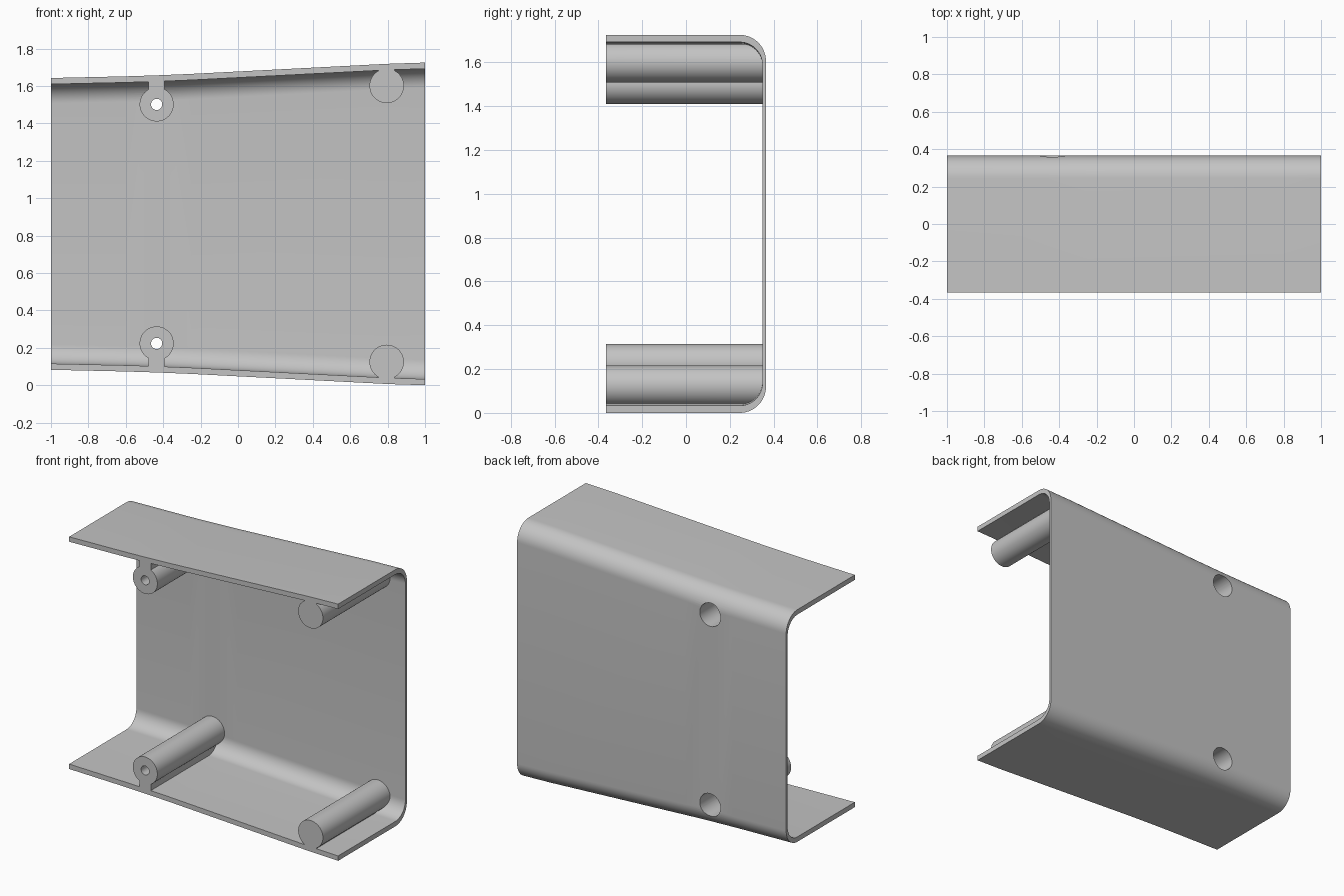
import bpy, bmesh, math
from mathutils import Matrix

cube = bpy.data.objects.get("Cube")
if cube:
    bpy.data.objects.remove(cube)

FRONT, BACK, MID = -0.365, 0.365, 0.8625
FLANGE, WALL, RADIUS = 0.033, 0.016, 0.12
# half height of the flared housing along its length
STATIONS = [(-1, 0.78), (-0.6, 0.789), (-0.43, 0.7945), (-0.25, 0.802), (0.8, 0.856), (1, 0.8625)]

grey = bpy.data.materials.new("light grey")
grey.use_nodes = True
grey.diffuse_color = (0.55, 0.55, 0.55, 1)
grey.node_tree.nodes["Principled BSDF"].inputs["Base Color"].default_value = grey.diffuse_color


def finish(bm, name, helper=False):
    bmesh.ops.recalc_face_normals(bm, faces=bm.faces)
    mesh = bpy.data.meshes.new(name)
    bm.to_mesh(mesh)
    bm.free()
    mesh.materials.append(grey)
    obj = bpy.data.objects.new(name, mesh)
    bpy.context.collection.objects.link(obj)
    obj.hide_render = helper
    return obj


def half_height(x):
    for (a, ha), (b, hb) in zip(STATIONS, STATIONS[1:]):
        if x <= b:
            return ha + (hb - ha) * (x - a) / (b - a)
    return STATIONS[-1][1]


def c_path(h, front, back, r, steps=14):
    """Open C-shaped path in y and z with two rounded back corners."""
    upper = [(front, h)]
    for i in range(steps + 1):
        a = math.pi / 2 * (1 - i / steps)
        upper.append((back - r + r * math.cos(a), h - r + r * math.sin(a)))
    return upper + [(y, -z) for y, z in reversed(upper)]


def loft(name, profile, helper=False):
    bm = bmesh.new()
    rings = [[bm.verts.new((x, y, MID + z)) for y, z in profile(h)] for x, h in STATIONS]
    for a, b in zip(rings, rings[1:]):
        for i in range(len(a)):
            j = (i + 1) % len(a)
            bm.faces.new((a[i], a[j], b[j], b[i]))
    bm.faces.new(rings[0])
    bm.faces.new(rings[-1])
    return finish(bm, name, helper)


def cylinder(name, x, z, r, y0, y1, helper=False):
    bm = bmesh.new()
    place = Matrix.Translation((x, (y0 + y1) / 2, z)) @ Matrix.Rotation(math.pi / 2, 4, 'X')
    bmesh.ops.create_cone(bm, cap_ends=True, segments=48, radius1=r, radius2=r,
                          depth=y1 - y0, matrix=place)
    return finish(bm, name, helper)


def box(name, x, w, z0, z1):
    bm = bmesh.new()
    size = Matrix.Diagonal((w, BACK - FRONT, abs(z1 - z0), 1))
    bmesh.ops.create_cube(bm, size=1, matrix=Matrix.Translation((x, 0, (z0 + z1) / 2)) @ size)
    return finish(bm, name)


def boolean(obj, other, operation):
    mod = obj.modifiers.new(operation.lower(), 'BOOLEAN')
    mod.operation, mod.object, mod.solver = operation, other, 'EXACT'


# Thin C-shaped shell, and a solid envelope that trims the posts to its corners
shell = loft("shell", lambda h: c_path(h, FRONT, BACK, RADIUS)
             + c_path(h - FLANGE, FRONT, BACK - WALL, RADIUS - WALL)[::-1])
envelope = loft("trim_envelope", lambda h: c_path(h - 0.005, FRONT - 0.2, BACK - 0.005, RADIUS - 0.005), True)
parts = [shell]

# Posts with connecting webs, mirrored between top and bottom
for side, sign in (("top", 1), ("bottom", -1)):
    for kind, x, offset, r in (("screw", -0.435, 0.639, 0.091), ("solid", 0.795, 0.738, 0.092)):
        z = MID + sign * offset
        post = cylinder(f"{side}_{kind}_post", x, z, r, FRONT, BACK)
        web_start = z + sign * r * 0.8
        web = box(f"{side}_{kind}_web", x, 0.085, web_start, MID + sign * (half_height(x) - 0.01))
        for part in (post, web):
            boolean(part, envelope, 'INTERSECT')
            parts.append(part)
        if kind == "screw":
            recess = cylinder(f"{side}_recess_cutter", x, z, 0.077, -0.2, BACK + 0.1, True)
            bore = cylinder(f"{side}_bore_cutter", x, z, 0.03, FRONT - 0.1, 0, True)
            for part in (shell, post, web):
                boolean(part, recess, 'DIFFERENCE')
            boolean(post, bore, 'DIFFERENCE')

# Bake the cuts, remove the helpers and smooth the rounded faces
graph = bpy.context.evaluated_depsgraph_get()
baked = [(p, bpy.data.meshes.new_from_object(p.evaluated_get(graph))) for p in parts]
for part, mesh in baked:
    part.modifiers.clear()
    part.data = mesh
for obj in [o for o in bpy.data.objects if o.name.endswith(("_cutter", "_envelope"))]:
    bpy.data.objects.remove(obj)
bpy.ops.object.select_all(action='DESELECT')
for part in parts:
    part.select_set(True)
bpy.context.view_layer.objects.active = shell
bpy.ops.object.shade_smooth_by_angle(angle=math.radians(30))
